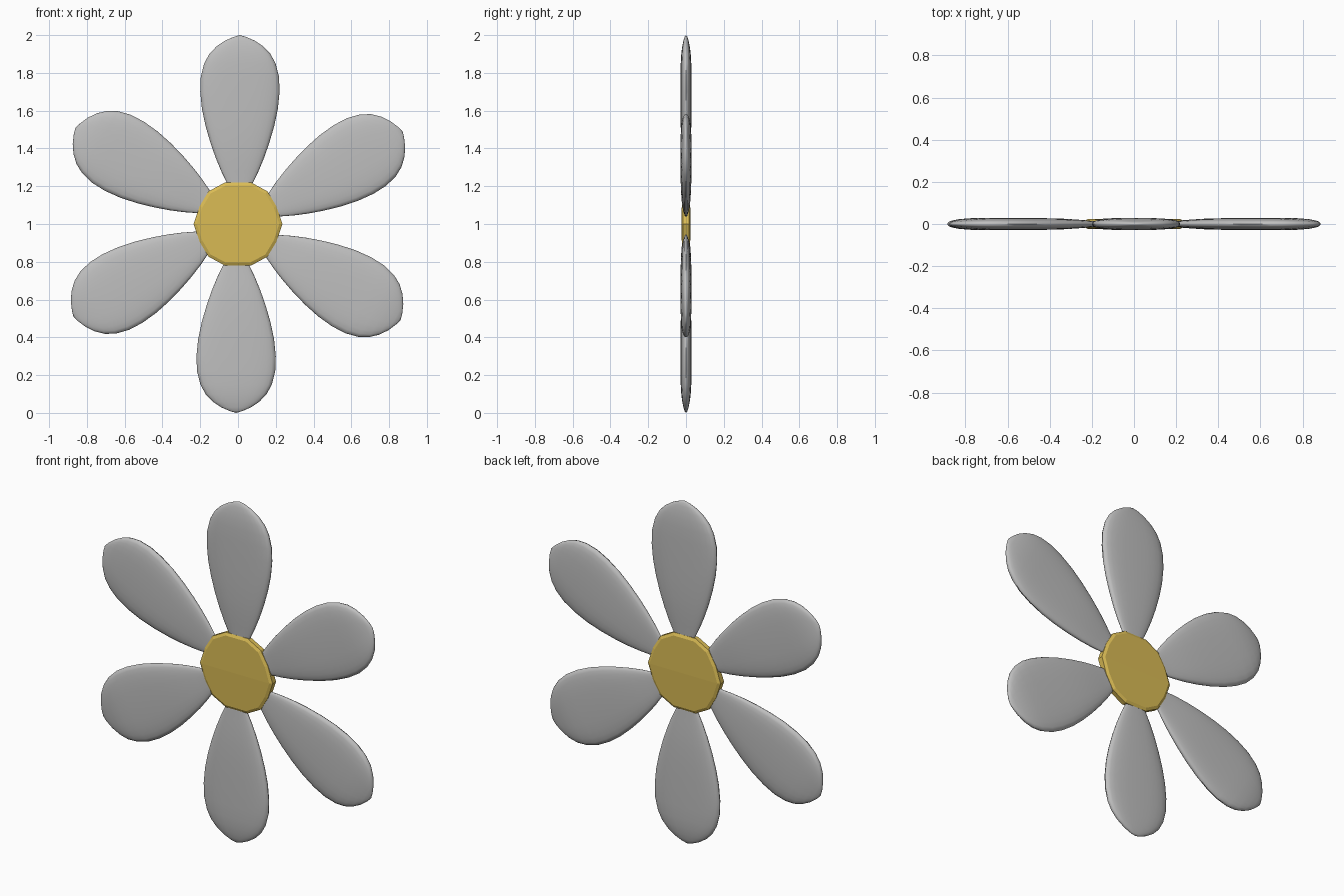
import bpy, bmesh, math
from mathutils import Vector

if "Cube" in bpy.data.objects:
    bpy.data.objects.remove(bpy.data.objects["Cube"])


def material(name, rgb):
    m = bpy.data.materials.new(name)
    m.diffuse_color = (*rgb, 1)
    m.use_nodes = True
    m.node_tree.nodes["Principled BSDF"].inputs["Base Color"].default_value = m.diffuse_color
    return m


def finish(bm, name, mat, smooth):
    bmesh.ops.recalc_face_normals(bm, faces=bm.faces)
    me = bpy.data.meshes.new(name)
    bm.to_mesh(me)
    bm.free()
    me.materials.append(mat)
    ob = bpy.data.objects.new(name, me)
    bpy.context.collection.objects.link(ob)
    for p in me.polygons:
        p.use_smooth = smooth
    return ob


def bridge(bm, a, b):
    n = len(a)
    for i in range(n):
        bm.faces.new((a[i], a[(i + 1) % n], b[(i + 1) % n], b[i]))


petal_grey = material("petal grey", (0.52, 0.52, 0.52))
centre_yellow = material("centre yellow", (0.70, 0.50, 0.09))

# Petal stations: distance from centre, half width, half thickness
STATIONS = [(0.17, 0.045, 0.009), (0.22, 0.070, 0.012), (0.28, 0.099, 0.017),
            (0.35, 0.128, 0.022), (0.43, 0.156, 0.026), (0.52, 0.182, 0.028),
            (0.61, 0.201, 0.029), (0.70, 0.210, 0.029), (0.78, 0.207, 0.029),
            (0.85, 0.189, 0.028), (0.90, 0.162, 0.025), (0.94, 0.124, 0.020),
            (0.97, 0.080, 0.014), (0.99, 0.034, 0.008)]
SIDES = 24
OFFSET = 0.01  # petals sit slightly clockwise of their axis


def spow(v, e):
    return math.copysign(abs(v) ** e, v)


def petal(index):
    ang = math.radians(90 - 60 * index)
    out = Vector((math.cos(ang), 0, math.sin(ang)))
    side = Vector((math.sin(ang), 0, -math.cos(ang)))
    base = Vector((0, 0, 1)) + side * OFFSET
    bm = bmesh.new()
    rings = []
    for r, w, t in STATIONS:
        ring = []
        for k in range(SIDES):
            a = 2 * math.pi * k / SIDES
            p = base + out * r + side * (w * spow(math.cos(a), 0.75))
            p.y = t * spow(math.sin(a), 0.75)
            ring.append(bm.verts.new(p))
        rings.append(ring)
    for a, b in zip(rings, rings[1:]):
        bridge(bm, a, b)
    bm.faces.new(rings[0])
    tip = bm.verts.new(base + out)
    for k in range(SIDES):
        bm.faces.new((rings[-1][k], rings[-1][(k + 1) % SIDES], tip))
    ob = finish(bm, f"petal_{index + 1}", petal_grey, True)
    bpy.ops.object.select_all(action='DESELECT')
    bpy.context.view_layer.objects.active = ob
    ob.select_set(True)
    bpy.ops.object.shade_smooth_by_angle(angle=math.radians(50))


for i in range(6):
    petal(i)

# Faceted flower centre with a faint horizontal ridge on both faces
quarter = [(0, 0.235), (25, 0.224), (48, 0.233), (72, 0.230)]
outline = quarter + [(180 - a, r) for a, r in reversed(quarter)]
outline += [(360 - a, r) for a, r in reversed(outline[1:-1])]
bm = bmesh.new()
loops = {}
for sign in (-1, 1):
    for scale, depth in ((1.0, 0.012), (0.93, 0.020)):
        ring = []
        for a, r in outline:
            x = r * scale * math.cos(math.radians(a))
            z = r * scale * math.sin(math.radians(a))
            ridge = 0.004 * (1 - abs(z) / 0.235)
            ring.append(bm.verts.new((x, sign * (depth + ridge), 1 + z)))
        loops[sign, scale] = ring
    bridge(bm, loops[sign, 1.0], loops[sign, 0.93])
    inner = loops[sign, 0.93]
    half = len(inner) // 2
    bm.faces.new(inner[:half + 1])
    bm.faces.new(inner[half:] + inner[:1])
bridge(bm, loops[-1, 1.0], loops[1, 1.0])
finish(bm, "flower_centre", centre_yellow, False)
